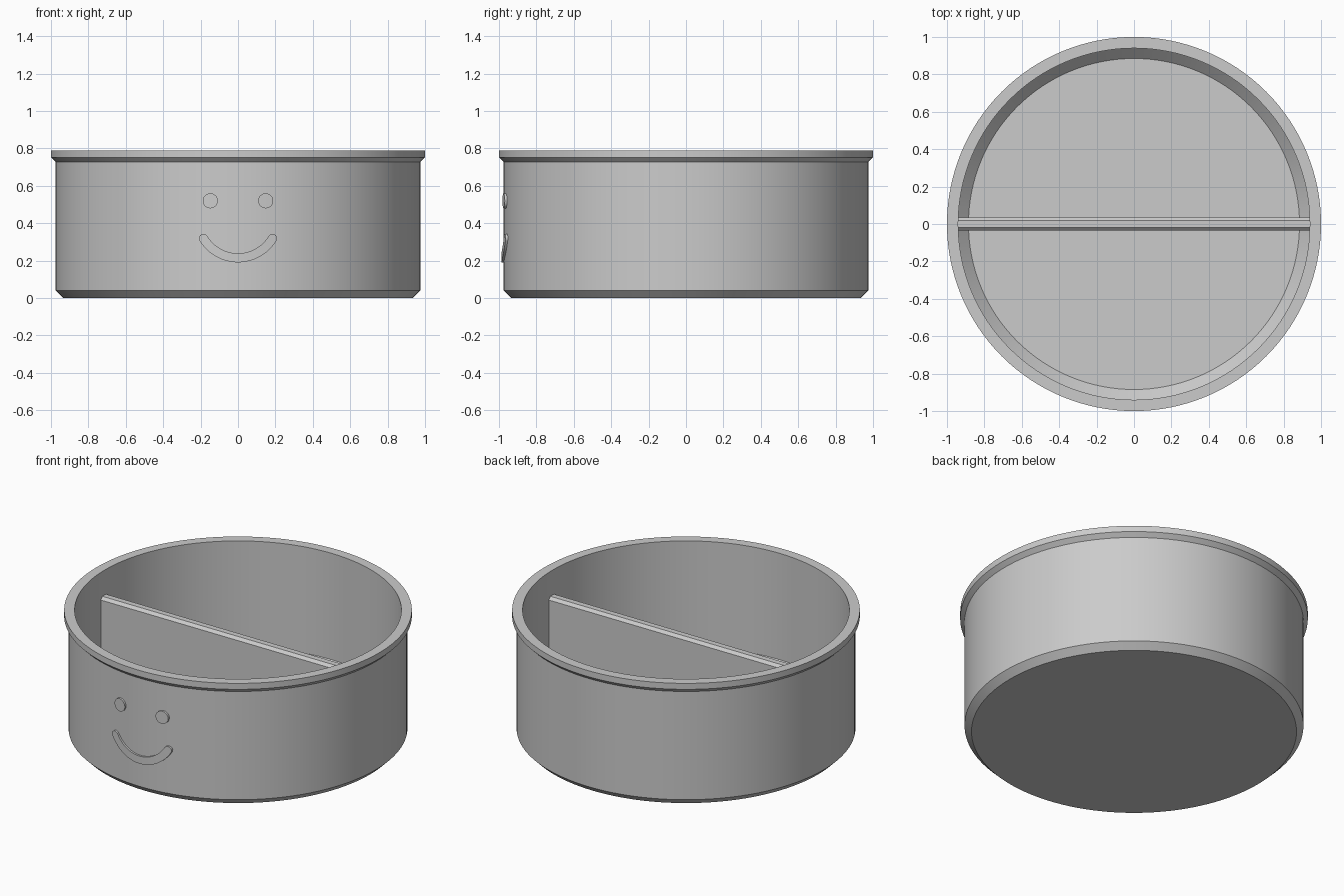
import bpy
import bmesh
from math import cos, sin, sqrt, pi, radians
from mathutils import Vector

cube = bpy.data.objects.get("Cube")
if cube:
    bpy.data.objects.remove(cube, do_unlink=True)

grey = bpy.data.materials.new("light grey")
grey.use_nodes = True
colour = (0.6, 0.6, 0.6, 1)
grey.diffuse_color = colour
grey.node_tree.nodes["Principled BSDF"].inputs["Base Color"].default_value = colour


def finish(bm, name):
    """Clean the mesh, make the object and smooth its curved faces."""
    bmesh.ops.remove_doubles(bm, verts=bm.verts, dist=0.0002)
    bmesh.ops.recalc_face_normals(bm, faces=bm.faces)
    mesh = bpy.data.meshes.new(name)
    bm.to_mesh(mesh)
    bm.free()
    mesh.materials.append(grey)
    obj = bpy.data.objects.new(name, mesh)
    bpy.context.collection.objects.link(obj)
    bpy.ops.object.select_all(action='DESELECT')
    obj.select_set(True)
    bpy.context.view_layer.objects.active = obj
    bpy.ops.object.shade_smooth_by_angle(angle=radians(25))
    return obj


def curved_plate(name, pairs, outer=0.987, inner=0.965):
    """Raised strip wrapped on the front wall; pairs are its opposite (x, z) edges."""
    bm = bmesh.new()
    rings = []
    for (xa, za), (xb, zb) in pairs:
        corners = [(xa, za, outer), (xb, zb, outer), (xb, zb, inner), (xa, za, inner)]
        rings.append([bm.verts.new((x, -sqrt(r * r - x * x), z)) for x, z, r in corners])
    for a, b in zip(rings, rings[1:]):
        for i in range(4):
            j = (i + 1) % 4
            bm.faces.new((a[i], a[j], b[j], b[i]))
    bmesh.ops.dissolve_degenerate(bm, dist=0.0002, edges=bm.edges)
    return finish(bm, name)


# Bowl: one closed profile, turned around the z axis
profile = [(0, 0), (0.935, 0), (0.975, 0.04), (0.975, 0.727), (1, 0.752), (1, 0.79),
           (0.94, 0.79), (0.94, 0.115), (0.885, 0.06), (0, 0.06)]
bm = bmesh.new()
verts = [bm.verts.new((r, 0, z)) for r, z in profile]
edges = [bm.edges.new(pair) for pair in zip(verts, verts[1:])]
bmesh.ops.spin(bm, geom=verts + edges, cent=(0, 0, 0), axis=(0, 0, 1),
               angle=2 * pi, steps=128, use_merge=True)
finish(bm, "bowl")

# Divider: a wall with bevelled top edges, extruded across the bowl
half, top, bevel, reach = 0.035, 0.632, 0.017, 0.955
section = [(-half, 0.05), (half, 0.05), (half, top - bevel),
           (half - bevel, top), (bevel - half, top), (-half, top - bevel)]
bm = bmesh.new()
end = bm.faces.new([bm.verts.new((-reach, y, z)) for y, z in section])
geom = bmesh.ops.extrude_face_region(bm, geom=[end])["geom"]
bmesh.ops.translate(bm, vec=Vector((2 * reach, 0, 0)),
                    verts=[v for v in geom if isinstance(v, bmesh.types.BMVert)])
finish(bm, "divider")

# Eyes: round plates
for side, label in ((-1, "right_eye"), (1, "left_eye")):
    pairs = []
    for i in range(25):
        a = pi * i / 24
        x, h = side * 0.148 - 0.04 * cos(a), 0.04 * sin(a)
        pairs.append(((x, 0.52 - h), (x, 0.52 + h)))
    curved_plate(label, pairs)

# Smile: an arc of even width with rounded ends
radius, width, centre_z, spread = 0.215, 0.024, 0.43, radians(59)
cap = [(width / radius * cos(pi / 2 * i / 8), width * sin(pi / 2 * i / 8)) for i in range(9)]
stations = [(-spread - d, h) for d, h in cap]
stations += [(-spread + 2 * spread * i / 32, width) for i in range(1, 32)]
stations += [(spread + d, h) for d, h in reversed(cap)]
pairs = []
for a, h in stations:
    pairs.append(tuple((r * sin(a), centre_z - r * cos(a)) for r in (radius + h, radius - h)))
curved_plate("smile", pairs)
